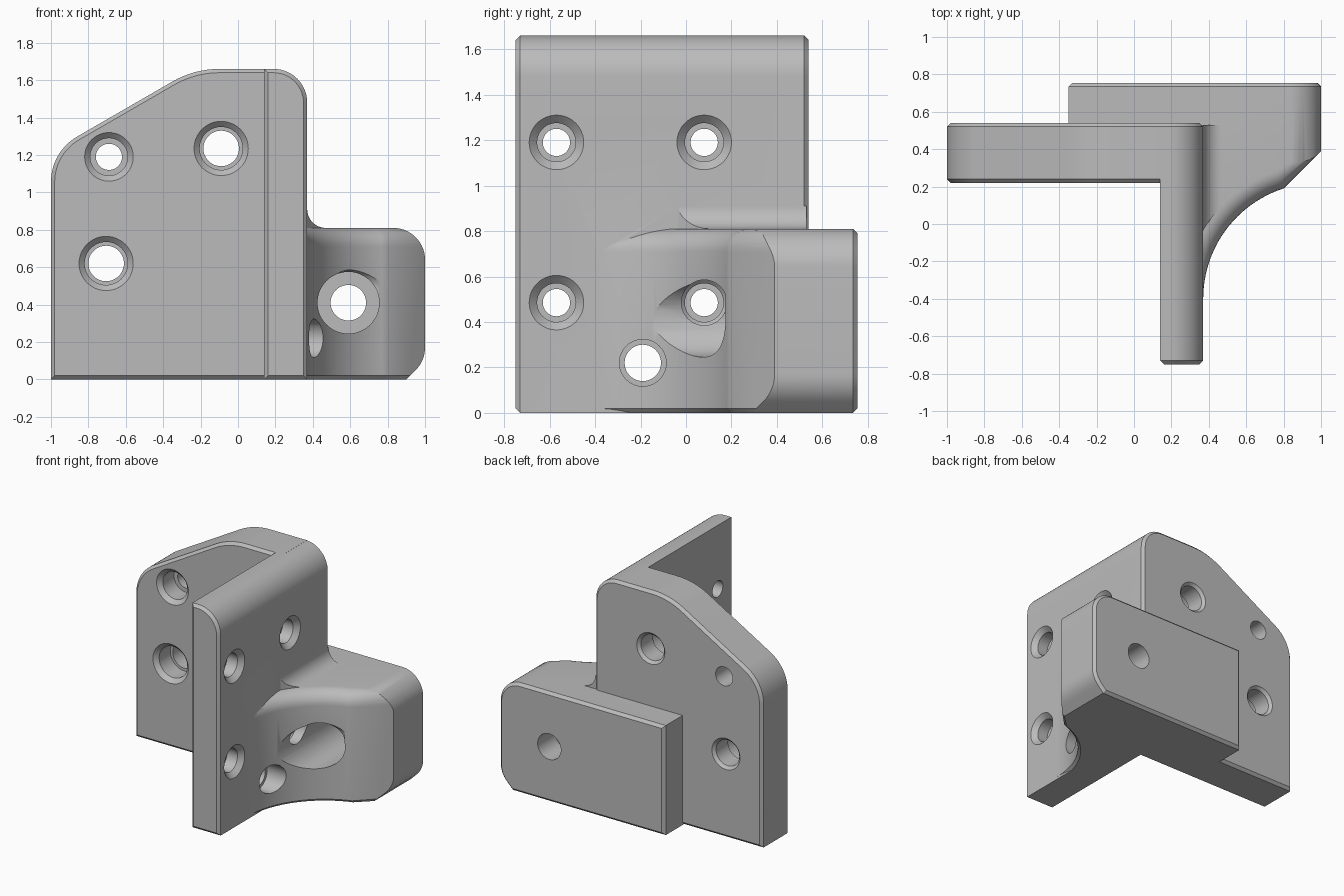
import bpy, bmesh
from math import cos, sin, pi, radians, sqrt
from mathutils import Vector

if "Cube" in bpy.data.objects:
    bpy.data.objects.remove(bpy.data.objects["Cube"], do_unlink=True)

grey = bpy.data.materials.new("plain grey")
grey.use_nodes = True
colour = (0.5, 0.5, 0.5, 1)
grey.diffuse_color = colour
grey.node_tree.nodes["Principled BSDF"].inputs["Base Color"].default_value = colour


def loft(name, rings):
    """Closed solid skinned through rings of equal point count."""
    bm = bmesh.new()
    loops = [[bm.verts.new(p) for p in ring] for ring in rings]
    n = len(loops[0])
    for a, b in zip(loops, loops[1:]):
        for i in range(n):
            j = (i + 1) % n
            bm.faces.new((a[i], a[j], b[j], b[i]))
    bm.faces.new(loops[0])
    bm.faces.new(loops[-1])
    bmesh.ops.recalc_face_normals(bm, faces=bm.faces)
    mesh = bpy.data.meshes.new(name)
    bm.to_mesh(mesh)
    bm.free()
    mesh.materials.append(grey)
    ob = bpy.data.objects.new(name, mesh)
    bpy.context.collection.objects.link(ob)
    return ob


def arc(cx, cy, r, a0, a1, n=14):
    angles = [radians(a0 + (a1 - a0) * i / n) for i in range(n + 1)]
    return [(cx + r * cos(a), cy + r * sin(a)) for a in angles]


def inset(points, c):
    """Mitred inward offset of a counter-clockwise outline."""
    pts = [Vector(p) for p in points]
    out = []
    for i, p in enumerate(pts):
        a = (p - pts[i - 1]).normalized()
        b = (pts[(i + 1) % len(pts)] - p).normalized()
        na, nb = Vector((-a.y, a.x)), Vector((-b.y, b.x))
        out.append(p + (na + nb) * c / (1 + na.dot(nb)))
    return out


def prism(name, outline, y0, y1, c=0):
    """Outline in x and z, extruded along y with chamfered ends."""
    stations = [(y0, 0), (y1, 0)]
    if c:
        stations = [(y0, c), (y0 + c, 0), (y1 - c, 0), (y1, c)]
    return loft(name, [[(p[0], y, p[1]) for p in inset(outline, d)]
                       for y, d in stations])


def drill(axis, u, z, steps, n=48):
    """Stepped round cutter; steps are (position along axis, radius)."""
    rings = []
    for t, r in steps:
        circle = [(u + r * cos(2 * pi * i / n), z + r * sin(2 * pi * i / n))
                  for i in range(n)]
        rings.append([(a, t, b) if axis == "Y" else (t, a, b) for a, b in circle])
    return loft("hole_cutter", rings)


def combine(target, other, operation):
    mod = target.modifiers.new(operation.lower(), "BOOLEAN")
    mod.object, mod.operation, mod.solver = other, operation, "EXACT"
    bpy.context.view_layer.update()
    bpy.context.view_layer.objects.active = target
    bpy.ops.object.modifier_apply(modifier=mod.name)
    bpy.data.objects.remove(other, do_unlink=True)


H = 1.66    # plate height
B = 0.81    # block height
C = 0.02    # edge chamfer

# Upright plate with sloped shoulder
front_plate = [(-1, 0), (0.2, 0), (0.2, H)]
front_plate += arc(-0.1, H - 0.5, 0.5, 90, 120, 8)
front_plate += arc(-0.72, 1.056, 0.28, 120, 180)
bracket = prism("bracket", front_plate, 0.22, 0.54, C)

# Side wall with rounded outer top edge
side = [(0.14, 0), (0.37, 0)] + arc(0.19, H - 0.18, 0.18, 0, 90) + [(0.14, H)]
side_wall = prism("side_wall", side, -0.75, 0.54, C)

# Mounting block outline and the fillet where it meets the wall
slab = [(-0.35, 0), (0.9, 0)] + arc(0.83, 0.17, 0.17, -45, 0, 7)
slab += arc(0.83, B - 0.17, 0.17, 0, 90) + [(-0.35, B)]
block = prism("mounting_block", slab, -0.6, 0.755, C)
blend = [(0.3, 0.7), (0.55, 0.7)] + arc(0.47, B + 0.1, 0.1, 270, 180) + [(0.3, B + 0.1)]
combine(block, prism("wall_fillet", blend, -0.5, 0.53), "UNION")


# Concave sweep of the block, with chamfered foot and rounded top edge
def sweep_ring(z, d):
    outline = [(-0.5, 0.45), (0.25, 0.45), (0.25, -0.4)]
    outline += arc(0.99, -0.4, 0.62 + d, 180, 107.8, 24)
    outline += [(1.1, 0.49 + 0.4 * d), (1.1, 0.9), (-0.5, 0.9)]
    return [(x, y, z) for x, y in outline]


r = 0.1
layers = [(-0.1, C), (0, C), (C, 0)]
for i in range(9):
    a = i / 8 * pi / 2
    layers.append((B - r + r * sin(a), r - r * cos(a)))
layers.append((B + 0.2, r))
combine(block, loft("block_sweep", [sweep_ring(z, d) for z, d in layers]), "INTERSECT")

combine(bracket, side_wall, "UNION")
combine(bracket, block, "UNION")

# Countersunk holes in the upright plate
for x, z, bore in ((-0.69, 1.19, 0.07), (-0.09, 1.235, 0.095), (-0.705, 0.62, 0.095)):
    rim = 0.13 if bore < 0.08 else 0.145
    steps = [(0.1, rim), (0.22, rim), (0.25, rim - 0.03), (0.38, rim - 0.03),
             (0.38, bore)]
    steps += [(0.7, bore)] if bore < 0.08 else [(0.52, bore), (0.54, 0.115), (0.7, 0.115)]
    combine(bracket, drill("Y", x, z, steps), "DIFFERENCE")

# Deep bore through the mounting block
combine(bracket, drill("Y", 0.59, 0.41, [(-0.6, 0.165), (0.55, 0.165), (0.55, 0.095),
                                         (0.9, 0.095)]), "DIFFERENCE")

# Screw holes in the side wall
seat = [(0, 0.06), (0.25, 0.06), (0.25, 0.085), (0.335, 0.085)]
for y, z in ((-0.57, 1.19), (0.08, 1.19), (-0.57, 0.485)):
    combine(bracket, drill("X", y, z, seat + [(0.37, 0.12), (0.45, 0.12)]), "DIFFERENCE")
combine(bracket, drill("X", 0.08, 0.485, seat + [(0.35, 0.1), (0.75, 0.1)]), "DIFFERENCE")
combine(bracket, drill("X", -0.19, 0.22, [(0, 0.08), (0.3, 0.08), (0.3, 0.103),
                                          (0.7, 0.103)]), "DIFFERENCE")

bpy.ops.object.select_all(action="DESELECT")
bracket.select_set(True)
bpy.context.view_layer.objects.active = bracket
bpy.ops.object.shade_smooth_by_angle(angle=radians(30))
